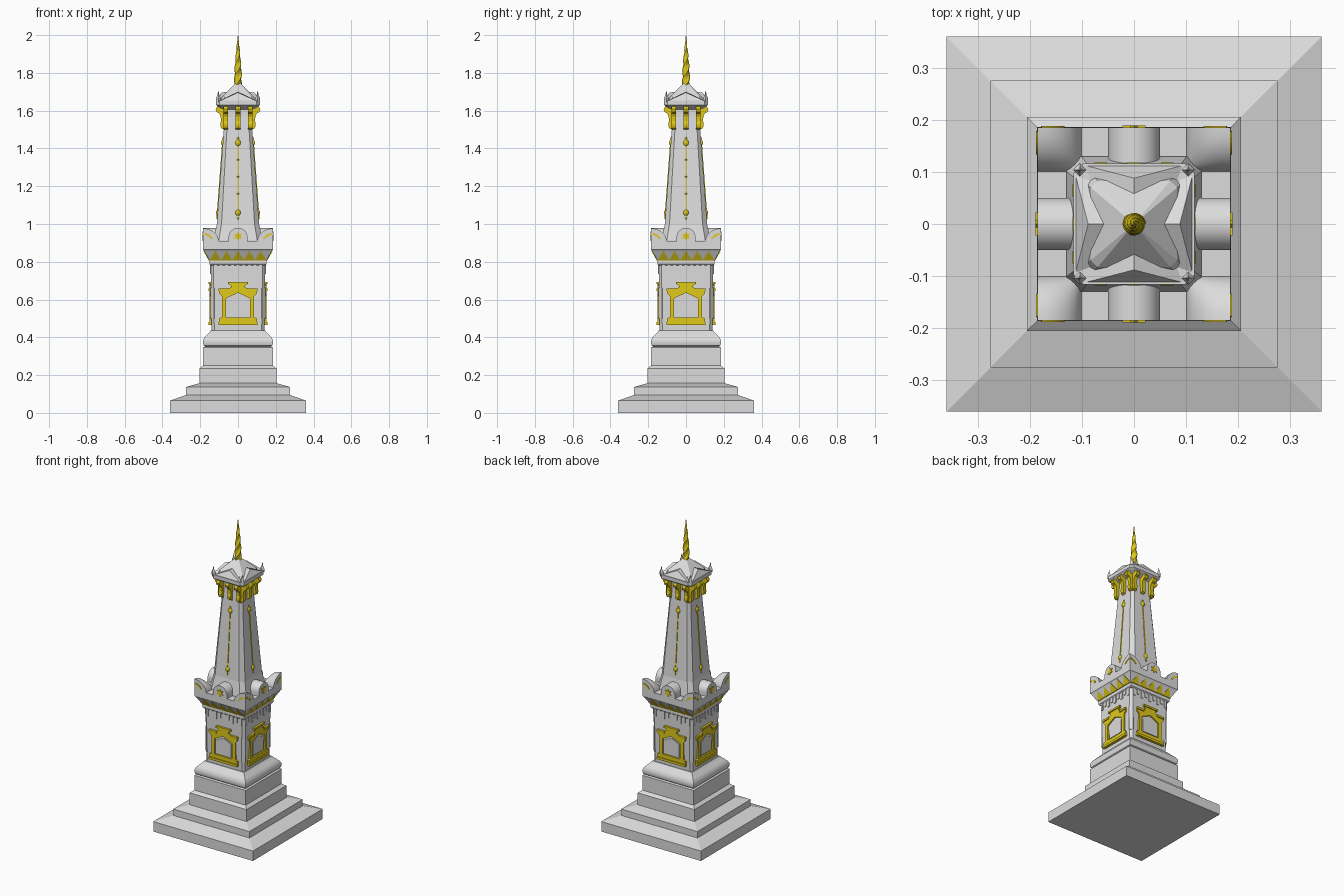
import bpy, bmesh, math
from mathutils import Matrix, Vector

if "Cube" in bpy.data.objects:
    bpy.data.objects.remove(bpy.data.objects["Cube"])


def material(name, col):
    m = bpy.data.materials.new(name)
    m.diffuse_color = (*col, 1)
    m.use_nodes = True
    m.node_tree.nodes["Principled BSDF"].inputs["Base Color"].default_value = m.diffuse_color
    return m


STONE = material("pale grey stone", (0.72, 0.72, 0.72))
GOLD = material("gold paint", (0.75, 0.59, 0.01))


def finish(name, bm, mat, smooth=False):
    bmesh.ops.recalc_face_normals(bm, faces=bm.faces)
    me = bpy.data.meshes.new(name)
    bm.to_mesh(me)
    bm.free()
    me.materials.append(mat)
    ob = bpy.data.objects.new(name, me)
    bpy.context.collection.objects.link(ob)
    if smooth:
        bpy.ops.object.select_all(action='DESELECT')
        ob.select_set(True)
        bpy.context.view_layer.objects.active = ob
        bpy.ops.object.shade_smooth_by_angle(angle=math.radians(35))
    return ob


def skin(bm, rings):
    """Join equal vertex rings into a closed solid."""
    vr = [[bm.verts.new(p) for p in r] for r in rings]
    n = len(vr[0])
    for a, b in zip(vr, vr[1:]):
        for i in range(n):
            bm.faces.new((a[i], a[(i + 1) % n], b[(i + 1) % n], b[i]))
    bm.faces.new(vr[0][::-1])
    bm.faces.new(vr[-1])


def square_ring(h, z, c):
    """Square of half width h, with corners cut by fraction c."""
    if not c:
        return [(h, h, z), (-h, h, z), (-h, -h, z), (h, -h, z)]
    k = h * (1 - c)
    return [(h, k, z), (k, h, z), (-k, h, z), (-h, k, z),
            (-h, -k, z), (-k, -h, z), (k, -h, z), (h, -k, z)]


def tier(name, profile, c=0, smooth=False):
    bm = bmesh.new()
    skin(bm, [square_ring(h, z, c) for h, z in profile])
    return finish(name, bm, STONE, smooth)


def four_sides(bm):
    base = bm.verts[:] + bm.edges[:] + bm.faces[:]
    for k in (1, 2, 3):
        new = bmesh.ops.duplicate(bm, geom=base)["geom"]
        bmesh.ops.rotate(bm, verts=[g for g in new if isinstance(g, bmesh.types.BMVert)],
                         cent=(0, 0, 0), matrix=Matrix.Rotation(k * math.pi / 2, 3, 'Z'))


def plates(name, outlines, dist, back, out, mat, smooth=False):
    """Plates (u, z) following the face at dist(z), repeated on all four sides."""
    bm = bmesh.new()
    for o in outlines:
        skin(bm, [[(u, -(dist(z) + t), z) for u, z in o] for t in (-back, out)])
    four_sides(bm)
    return finish(name, bm, mat, smooth)


def rect(x0, x1, z0, z1):
    return [(x0, z0), (x1, z0), (x1, z1), (x0, z1)]


def mirror(o):
    return [(-u, z) for u, z in o]


# stepped base
tier("base_steps", [(.36, 0), (.36, .065), (.275, .095), (.275, .137), (.205, .157),
                    (.205, .235), (.185, .25), (.185, .347), (.172, .353)])
tier("base_moulding", [(.172, .35), (.182, .358), (.186, .372), (.184, .388), (.175, .403),
                       (.166, .412), (.158, .42), (.15, .428), (.143, .437)], 0, True)

# square body with cornice
tier("body", [(.139, .43), (.142, .6), (.144, .79)], .1)
tier("body_cornice", [(.144, .78), (.15, .787), (.15, .806), (.181, .86),
                      (.185, .864), (.185, .908)])
plates("body_dentils", [rect(u - .008, u + .008, .735 + .015 * (i % 2), .785)
                        for i, u in enumerate([-.12 + .03 * j for j in range(9)])],
       lambda z: .143, .01, .005, STONE)

# narrow strips on the body corners
bm = bmesh.new()
for z0, z1 in ((.5, .66),):
    skin(bm, [[(.128, -.145, z), (.145, -.128, z), (.13, -.113, z), (.113, -.13, z)]
              for z in (z0, z1)])
four_sides(bm)
finish("corner_strips", bm, STONE)

# gold door frames: half outline around the opening, mirrored
half = [(0, .465), (.1, .465), (.1, .5), (.086, .506), (.086, .62), (.1, .632), (.1, .658),
        (.06, .658), (.038, .664), (.038, .674), (.05, .684), (.05, .694), (0, .694),
        (0, .636), (.064, .606), (.064, .505), (0, .505)]
plates("door_frames", [half, mirror(half)], lambda z: .141, .01, .01, GOLD)
plates("door_frame_caps", [rect(-.052, .052, .682, .694), rect(.05, .102, .645, .658),
                           rect(-.102, -.05, .645, .658), rect(-.102, .102, .465, .48)],
       lambda z: .141, .01, .016, GOLD)
plates("door_panels", [[(-.052, .512), (.052, .512), (.052, .598), (0, .622), (-.052, .598)]],
       lambda z: .141, .01, .005, STONE)

# gold leaf teeth on the flared cornice
plates("cornice_leaves", [[(u - .03, .808), (u + .03, .808), (u, .858)]
                          for u in [-.12 + .06 * j for j in range(5)]],
       lambda z: .15 + (z - .806) * .574, .004, .004, GOLD)

# parapet: round centre pieces and corner horns
arc = [(.05 * math.cos(a), .93 + .05 * math.sin(a))
       for a in [math.pi * i / 16 for i in range(17)]]
plates("parapet_rounds", [[(-.05, .89), (.05, .89)] + arc], lambda z: .15, .05, .035, STONE, True)
star = [((.026 if i % 2 == 0 else .013) * math.sin(i * math.pi / 6),
         .935 + (.026 if i % 2 == 0 else .013) * math.cos(i * math.pi / 6)) for i in range(12)]
plates("parapet_stars", [star], lambda z: .185, .004, .004, GOLD)
bm = bmesh.new()
N = 8
ang = [i * math.pi / 2 / N for i in range(N + 1)]


def horn(a, b, top=1):
    return bm.verts.new((.185 - .085 * math.sin(a), -.185 + .085 * math.sin(b),
                         .9 + top * .077 * math.cos(a) * math.cos(b)))


g = [[horn(a, b) for b in ang] for a in ang]
for i in range(N):
    for j in range(N):
        bm.faces.new((g[i][j], g[i + 1][j], g[i + 1][j + 1], g[i][j + 1]))
for row in (g[0], [r[0] for r in g]):
    low = [bm.verts.new((v.co.x, v.co.y, .9)) for v in row]
    for i in range(N):
        bm.faces.new((row[i], row[i + 1], low[i + 1], low[i]))
bmesh.ops.remove_doubles(bm, verts=bm.verts, dist=.0001)
four_sides(bm)
finish("parapet_corner_horns", bm, STONE, True)
angs = [math.radians(95 + 12 * i) for i in range(6)]
cres = [(.182 + .054 * math.cos(a), .902 + .05 * math.sin(a)) for a in angs] + \
       [(.182 + .043 * math.cos(a), .902 + .04 * math.sin(a)) for a in reversed(angs)]
plates("corner_crescents", [cres, mirror(cres)], lambda z: .185, .003, .003, GOLD)

# tapering shaft
tier("shaft", [(.13, .88), (.13, .915), (.112, 1.0), (.07, 1.57), (.07, 1.62)], .22)


def shaft_face(z):
    return .112 - .0737 * (z - 1)


plates("shaft_rods", [rect(-.0028, .0028, 1.03, 1.45)], shaft_face, .004, .004, GOLD)
bm = bmesh.new()
for z, r in ((1.06, .014), (1.43, .015), (1.03, .006), (1.455, .006),
             (1.16, .005), (1.25, .005), (1.34, .005)):
    bmesh.ops.create_icosphere(bm, subdivisions=2, radius=r, matrix=Matrix.Translation(
        (0, -shaft_face(z), z)) @ Matrix.Diagonal((1, .6, 1.2, 1)))
four_sides(bm)
finish("shaft_beads", bm, GOLD, True)

# gold scroll brackets, three on each side
scroll = [(.06, 1.622), (.11, 1.622), (.118, 1.608), (.113, 1.592), (.1, 1.586), (.092, 1.57),
          (.09, 1.545), (.094, 1.527), (.09, 1.508), (.078, 1.5), (.06, 1.505)]
bm = bmesh.new()
for u in (-.064, 0, .064):
    skin(bm, [[(u + s, -r, z) for r, z in scroll] for s in (-.012, .012)])
four_sides(bm)
finish("scroll_brackets", bm, GOLD)

# roof slab, pyramid, gables and corner spikes
tier("roof_slab", [(.075, 1.605), (.106, 1.622), (.116, 1.63), (.116, 1.654)], .16)
tier("roof_pyramid", [(.094, 1.645), (.083, 1.674), (.003, 1.755)], .16)
bm = bmesh.new()
p = [bm.verts.new(c) for c in ((-.1, -.114, 1.65), (.1, -.114, 1.65), (0, -.088, 1.696),
                               (-.08, -.06, 1.65), (.08, -.06, 1.65), (0, -.05, 1.7))]
for f in ((0, 1, 2), (0, 2, 5, 3), (1, 4, 5, 2), (3, 5, 4), (0, 3, 4, 1)):
    bm.faces.new([p[i] for i in f])
four_sides(bm)
finish("roof_gables", bm, STONE)
bm = bmesh.new()
skin(bm, [[(.104 + r * math.cos(a * math.pi / 2), -.104 + r * math.sin(a * math.pi / 2), z)
           for a in range(4)] for r, z in ((.013, 1.645), (.013, 1.668), (.006, 1.68), (.001, 1.705))])
four_sides(bm)
finish("roof_corner_spikes", bm, STONE)

# twisted gold finial
bm = bmesh.new()
rings = []
for i in range(49):
    t = i / 48
    r = .0185 * (1 - t) ** .85 * (1 + .25 * math.sin(math.pi * t)) + .0006
    rings.append([(r * (1 + .16 * math.cos(3 * a)) * math.cos(a + 9 * t),
                   r * (1 + .16 * math.cos(3 * a)) * math.sin(a + 9 * t), 1.735 + .265 * t)
                  for a in [2 * math.pi * j / 18 for j in range(18)]])
skin(bm, rings)
finish("finial", bm, GOLD, True)
